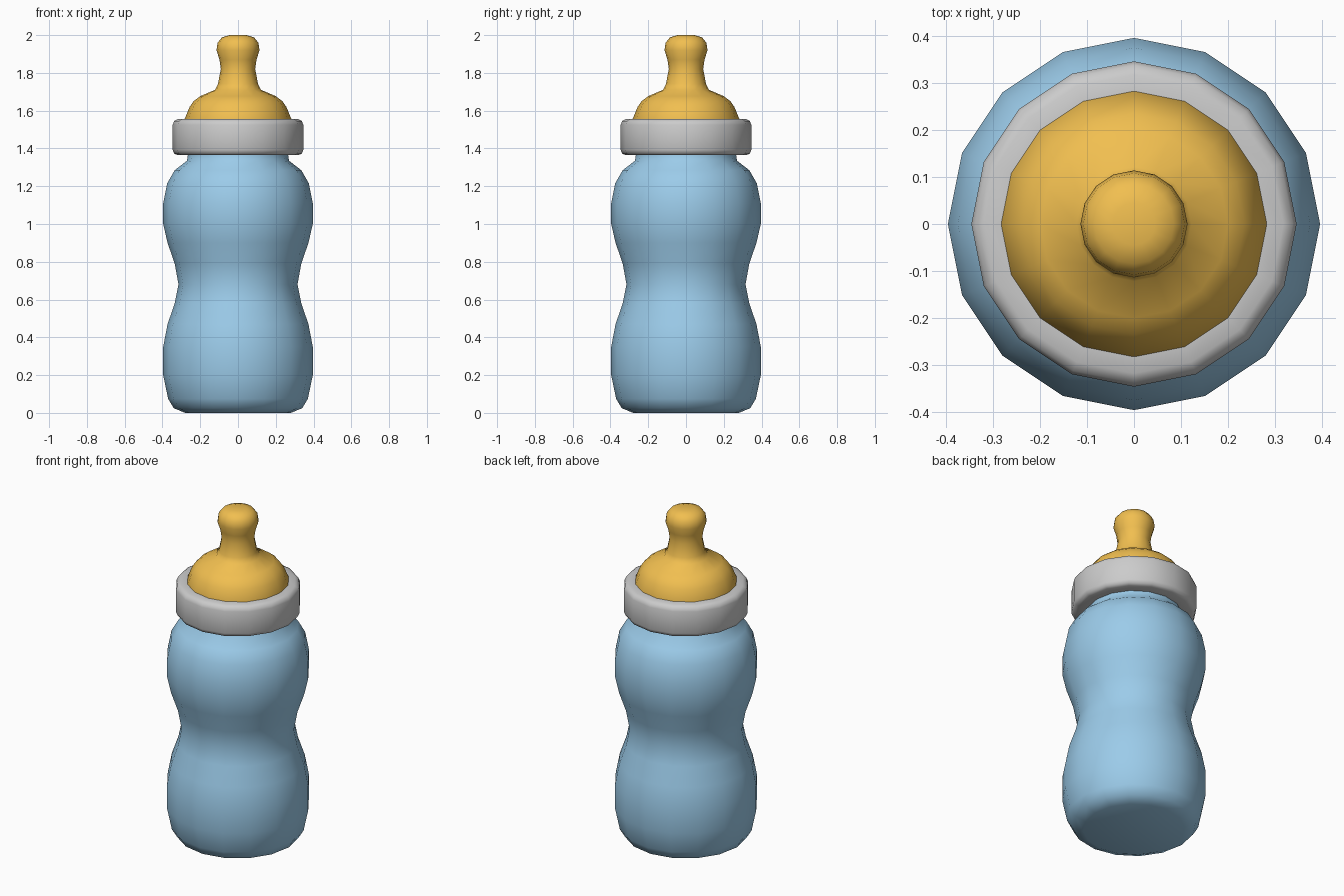
import bpy, bmesh
from math import pi, sin, cos, radians

if "Cube" in bpy.data.objects:
    bpy.data.objects.remove(bpy.data.objects["Cube"])

SIDES = 16

def lathe(name, profile, color=None, closed=False):
    """Revolve (radius, height) points round z; radius 0 closes to a pole."""
    bm = bmesh.new()
    rings = []
    for r, z in profile:
        if r == 0:
            rings.append([bm.verts.new((0, 0, z))] * SIDES)
        else:
            rings.append([bm.verts.new((r * cos(2 * pi * i / SIDES), r * sin(2 * pi * i / SIDES), z))
                          for i in range(SIDES)])
    pairs = list(zip(rings, rings[1:]))
    if closed:
        pairs.append((rings[-1], rings[0]))
    for a, b in pairs:
        for i in range(SIDES):
            j = (i + 1) % SIDES
            bm.faces.new(list(dict.fromkeys((a[i], a[j], b[j], b[i]))))
    bmesh.ops.recalc_face_normals(bm, faces=bm.faces)
    mesh = bpy.data.meshes.new(name)
    bm.to_mesh(mesh)
    bm.free()
    ob = bpy.data.objects.new(name, mesh)
    bpy.context.collection.objects.link(ob)
    if color:
        mat = bpy.data.materials.new(name + "_color")
        mat.diffuse_color = color
        mat.use_nodes = True
        mat.node_tree.nodes["Principled BSDF"].inputs["Base Color"].default_value = mat.diffuse_color
        mesh.materials.append(mat)
    bpy.ops.object.select_all(action='DESELECT')
    ob.select_set(True)
    bpy.context.view_layer.objects.active = ob
    bpy.ops.object.shade_smooth_by_angle(angle=radians(60))
    return ob

# Waisted bottle with a short neck under the collar
lathe("bottle", [
    (0, 0), (0.28, 0), (0.34, 0.025), (0.37, 0.075), (0.396, 0.2), (0.396, 0.35),
    (0.373, 0.47), (0.335, 0.58), (0.315, 0.68), (0.335, 0.79), (0.373, 0.9),
    (0.396, 1.0), (0.396, 1.11), (0.375, 1.215), (0.335, 1.285), (0.27, 1.335),
    (0.265, 1.37), (0.265, 1.45), (0, 1.45)], (0.33, 0.60, 0.82, 1))

# Rounded screw collar
lathe("collar", [
    (0.255, 1.365), (0.32, 1.365), (0.338, 1.373), (0.346, 1.392), (0.346, 1.525),
    (0.338, 1.545), (0.318, 1.556), (0.27, 1.556)], closed=True)

# Domed teat with a bulbed tip
lathe("teat", [
    (0, 1.50), (0.283, 1.50), (0.283, 1.555), (0.256, 1.62), (0.235, 1.65), (0.2, 1.677),
    (0.122, 1.71), (0.106, 1.742), (0.091, 1.82), (0.098, 1.87), (0.114, 1.92),
    (0.108, 1.96), (0.085, 1.988), (0.045, 2.0), (0, 2.0)], (0.88, 0.52, 0.08, 1))
